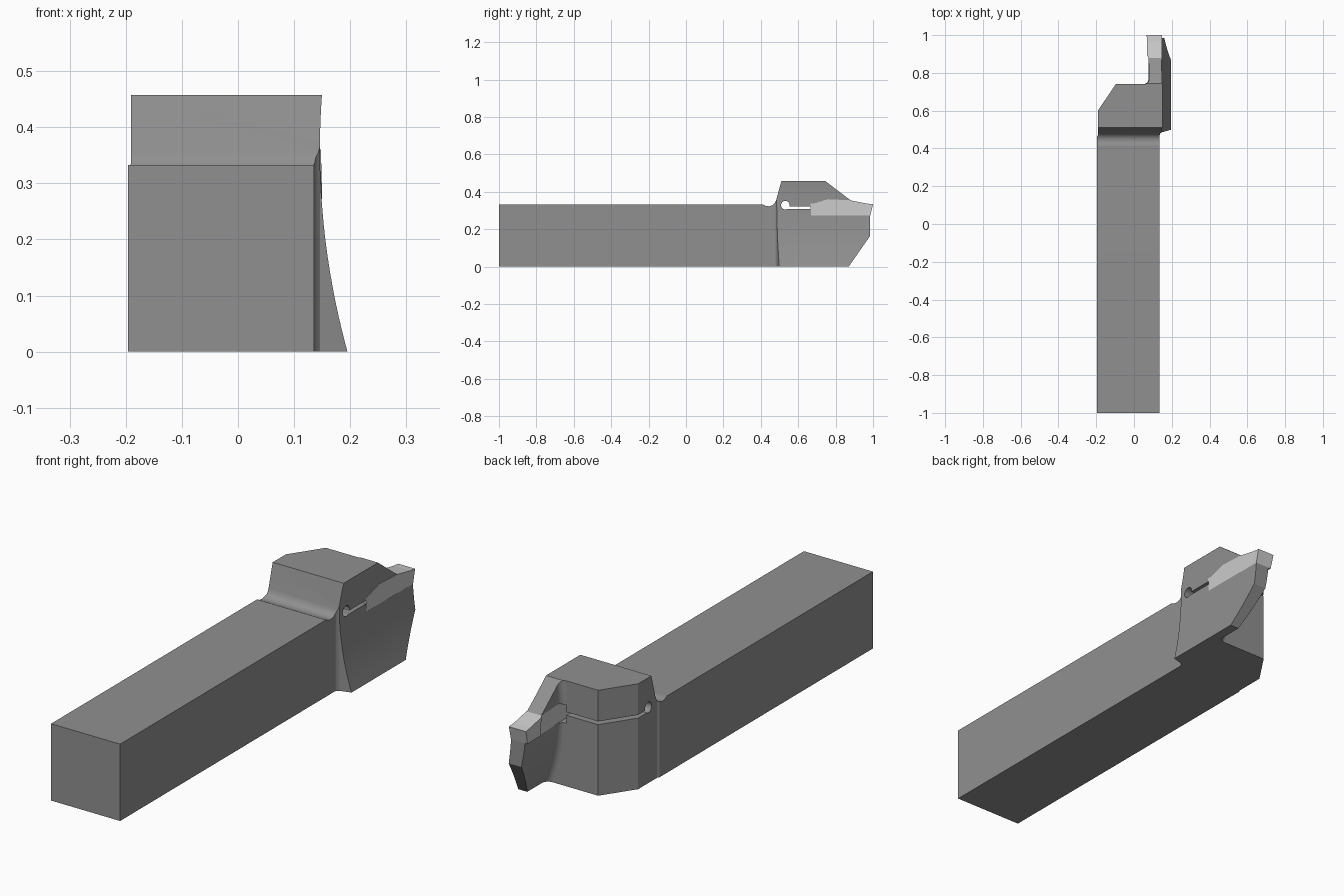
import bpy, bmesh, math

if "Cube" in bpy.data.objects:
    bpy.data.objects.remove(bpy.data.objects["Cube"])


def loft(name, rings):
    """Closed solid through a list of equal-length vertex rings."""
    bm = bmesh.new()
    vs = [[bm.verts.new(p) for p in ring] for ring in rings]
    n = len(vs[0])
    for a, b in zip(vs, vs[1:]):
        for i in range(n):
            j = (i + 1) % n
            bm.faces.new((a[i], a[j], b[j], b[i]))
    bm.faces.new(vs[0])
    bm.faces.new(vs[-1])
    bmesh.ops.recalc_face_normals(bm, faces=bm.faces)
    mesh = bpy.data.meshes.new(name)
    bm.to_mesh(mesh)
    bm.free()
    ob = bpy.data.objects.new(name, mesh)
    bpy.context.collection.objects.link(ob)
    return ob


def side_prism(name, yz, x0, x1):
    return loft(name, [[(x, y, z) for y, z in yz] for x in (x0, x1)])


def boolean(target, cutter, op='DIFFERENCE'):
    """Apply a boolean and remove the cutter."""
    cutter.hide_render = True
    mod = target.modifiers.new("cut", 'BOOLEAN')
    mod.operation, mod.object, mod.solver = op, cutter, 'EXACT'
    bpy.context.view_layer.objects.active = target
    bpy.ops.object.modifier_apply(modifier=mod.name)
    bpy.data.objects.remove(cutter)


def paint(ob, name, value):
    mat = bpy.data.materials.new(name)
    mat.diffuse_color = (value, value, value, 1)
    mat.use_nodes = True
    mat.node_tree.nodes["Principled BSDF"].inputs["Base Color"].default_value = mat.diffuse_color
    ob.data.materials.clear()
    ob.data.materials.append(mat)
    for p in ob.data.polygons:
        p.material_index = 0


def flank(z):
    """Curved outer flank of the blade."""
    return 0.146 + 0.049 * ((0.36 - z) / 0.36) ** 2


def thickness(z):
    """Blade thins towards its foot."""
    return 0.068 - 0.025 * (max(0, 0.36 - z) / 0.36) ** 2


# Holder: side silhouette with relief groove, raised clamp and blade
holder = side_prism("tool_holder", [
    (-1, 0), (0.87, 0), (0.985, 0.165), (0.985, 0.272), (0.88, 0.272),
    (0.88, 0.354), (0.745, 0.457), (0.51, 0.457), (0.482, 0.355),
    (0.474, 0.338), (0.462, 0.327), (0.445, 0.322), (0.425, 0.325),
    (0.41, 0.333), (-1, 0.333)], -0.25, 0.25)

# Plan outline: shank, left chamfer and flared right side
plan = [(-0.196, -1.1), (0.135, -1.1), (0.135, 0.468), (0.138, 0.477),
        (0.146, 0.485), (0.21, 0.503), (0.21, 1.1), (-0.097, 1.1),
        (-0.097, 0.74), (-0.191, 0.6), (-0.191, 0.47), (-0.196, 0.462)]
boolean(holder, loft("plan_cutter", [[(x, y, z) for x, y in plan]
                                     for z in (-0.1, 0.6)]), 'INTERSECT')

# Curved faces on both sides of the blade, with a fillet at the head
zs = [-0.02 + 0.5 * i / 24 for i in range(25)]
outer = [(flank(z), z) for z in zs] + [(0.4, zs[-1]), (0.4, zs[0])]
boolean(holder, loft("outer_cutter", [[(x, y, z) for x, z in outer]
                                      for y in (0.47, 1.2)]))
rings = []
for i in range(7):
    a = math.radians(15 * i)
    y, dx = 0.77 - 0.03 * math.cos(a), -0.03 * (1 - math.sin(a))
    rings.append((y, dx))
rings.append((1.2, 0))
loops = [[(flank(z) - thickness(z) + dx, y, z) for z in zs]
         + [(-0.3, y, zs[-1]), (-0.3, y, zs[0])] for y, dx in rings]
boolean(holder, loft("inner_cutter", loops))

# Insert pocket, clamping slot and relief hole
boolean(holder, side_prism("pocket_cutter", [
    (0.668, 0.274), (1.1, 0.274), (1.1, 0.351), (0.88, 0.353),
    (0.76, 0.359), (0.68, 0.335), (0.667, 0.335)], 0.055, 0.3))
boolean(holder, side_prism("slot_cutter", [
    (0.53, 0.308), (0.8, 0.308), (0.8, 0.322), (0.53, 0.322)], -0.3, 0.3))
circle = [(0.531 + 0.023 * math.cos(math.tau * i / 32),
           0.328 + 0.023 * math.sin(math.tau * i / 32)) for i in range(32)]
boolean(holder, side_prism("hole_cutter", circle, -0.3, 0.3))
paint(holder, "dark_steel", 0.28)

# Smooth the curves, keep machined edges sharp and large faces flat
bpy.ops.object.select_all(action='DESELECT')
holder.select_set(True)
bpy.context.view_layer.objects.active = holder
bpy.ops.object.shade_smooth_by_angle(angle=math.radians(29))
weighted = holder.modifiers.new("flat_faces", 'WEIGHTED_NORMAL')
weighted.keep_sharp = True

# Cutting insert: y bottom, y top, z top, left x, right x
sections = [(0.668, 0.666, 0.336, 0.08, 0.148),
            (0.68, 0.68, 0.336, 0.08, 0.148),
            (0.76, 0.76, 0.36, 0.08, 0.148),
            (0.88, 0.88, 0.354, 0.077, 0.148),
            (0.89, 0.89, 0.352, 0.07, 0.148),
            (0.955, 0.965, 0.337, 0.069, 0.148),
            (0.985, 1.0, 0.333, 0.067, 0.149)]
insert = loft("cutting_insert", [
    [(xl + 0.003, yb, 0.272), (xr + 0.0005, yb, 0.272), (xr, yt, zt),
     (xl, yt, zt)] for yb, yt, zt, xl, xr in sections])
paint(insert, "light_carbide", 0.72)
